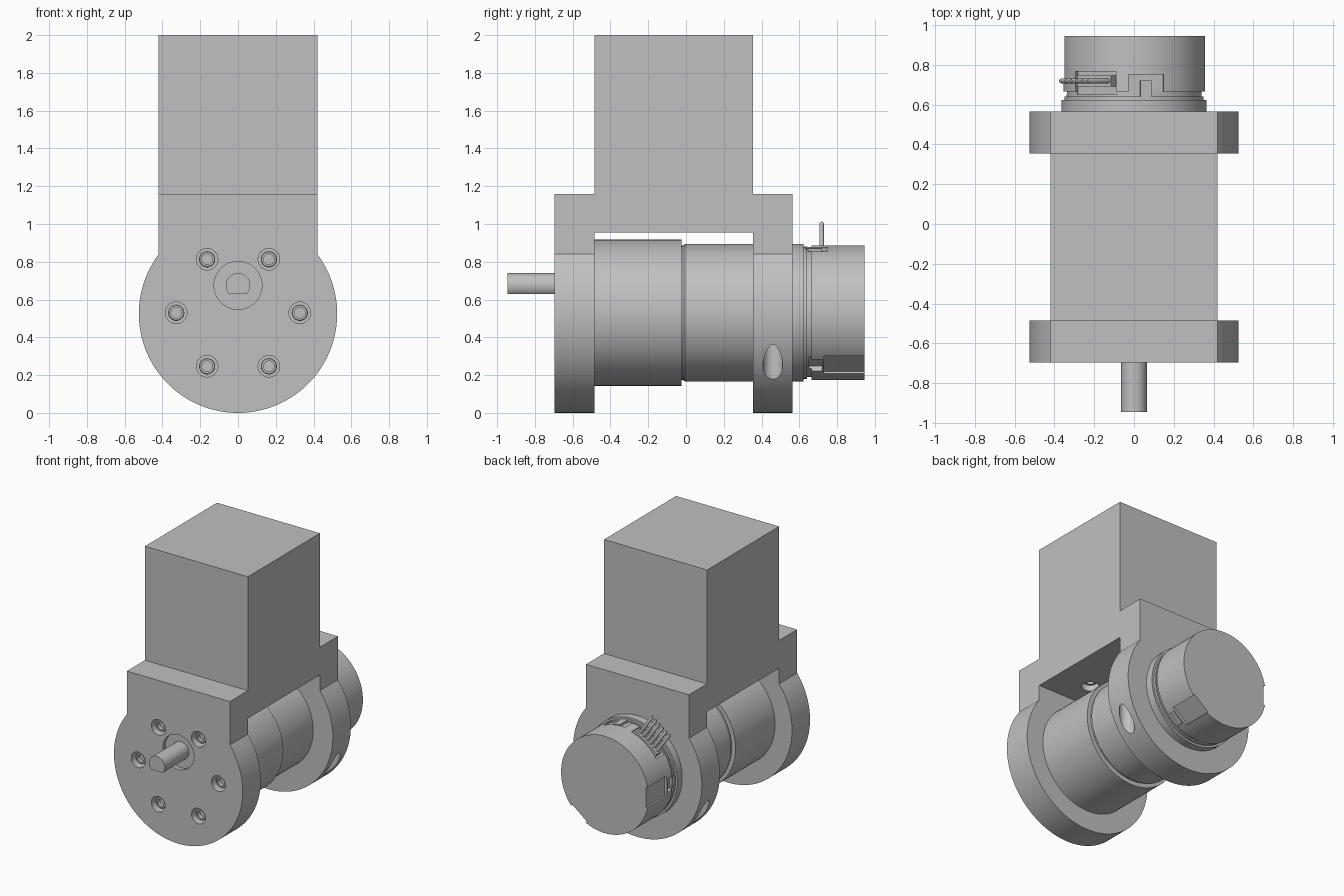
import bpy, bmesh, math
from mathutils import Matrix, Vector

if "Cube" in bpy.data.objects:
    bpy.data.objects.remove(bpy.data.objects["Cube"])

GREY = bpy.data.materials.new("machined_grey")
GREY.use_nodes = True
GREY.diffuse_color = (0.527, 0.527, 0.527, 1)
GREY.node_tree.nodes["Principled BSDF"].inputs["Base Color"].default_value = GREY.diffuse_color

AXIS_Z = 0.53          # height of the motor axis
ALONG_Y = Matrix.Rotation(-math.pi / 2, 4, 'X')


def at(x, z):
    """Frame whose local z runs along world y, placed at x, z."""
    return Matrix.Translation((x, 0, z)) @ ALONG_Y


def polar(angle):
    """Frame on the motor axis with local x pointing radially out."""
    return Matrix.Translation((0, 0, AXIS_Z)) @ Matrix.Rotation(-math.radians(angle), 4, 'Y')


def lathe(bm, profile, frame, n=64):
    """Capped solid of revolution from (radius, distance) pairs."""
    rings = []
    for r, t in profile:
        rings.append([bm.verts.new(frame @ Vector((r * math.cos(2 * math.pi * i / n),
                                                   r * math.sin(2 * math.pi * i / n), t)))
                      for i in range(n)])
    for a, b in zip(rings, rings[1:]):
        for i in range(n):
            j = (i + 1) % n
            bm.faces.new((a[i], a[j], b[j], b[i]))
    bm.faces.new(rings[0][::-1])
    bm.faces.new(rings[-1])


def box(bm, lo, hi, frame=Matrix()):
    lo, hi = Vector(lo), Vector(hi)
    m = frame @ Matrix.Translation((lo + hi) / 2) @ Matrix.Diagonal((*(hi - lo), 1))
    bmesh.ops.create_cube(bm, size=1, matrix=m)


def finish(name, bm, smooth=True):
    bmesh.ops.recalc_face_normals(bm, faces=bm.faces)
    mesh = bpy.data.meshes.new(name)
    bm.to_mesh(mesh)
    bm.free()
    mesh.materials.append(GREY)
    ob = bpy.data.objects.new(name, mesh)
    bpy.context.collection.objects.link(ob)
    if smooth:
        shade(ob)
    return ob


def shade(ob):
    bpy.ops.object.select_all(action='DESELECT')
    ob.select_set(True)
    bpy.context.view_layer.objects.active = ob
    bpy.ops.object.shade_smooth_by_angle(angle=math.radians(30))


def combine(ob, bm, operation):
    """Apply a boolean and throw the helper away."""
    tool = finish("helper", bm, False)
    tool.hide_render = True
    mod = ob.modifiers.new("cut", 'BOOLEAN')
    mod.operation, mod.object, mod.solver = operation, tool, 'EXACT'
    bpy.context.view_layer.objects.active = ob
    bpy.ops.object.modifier_apply(modifier=mod.name)
    bpy.data.objects.remove(tool)


# Mount: keyhole outline extruded front to back
R, HALF, FRONT, BACK = 0.525, 0.42, -0.695, 0.565
start = math.acos(HALF / R)
outline = [(-HALF, 1.16), (HALF, 1.16)]
for i in range(81):
    a = start - (math.pi + 2 * start) * i / 80
    outline.append((R * math.cos(a), R + R * math.sin(a)))
bm = bmesh.new()
face = bm.faces.new([bm.verts.new((x, FRONT, z)) for x, z in outline])
new = bmesh.ops.extrude_face_region(bm, geom=[face])["geom"]
bmesh.ops.translate(bm, vec=(0, BACK - FRONT, 0),
                    verts=[v for v in new if isinstance(v, bmesh.types.BMVert)])
mount = finish("mount_body", bm, False)

# Gap between the two end plates
bm = bmesh.new()
box(bm, (-1, -0.485, -0.5), (1, 0.355, 0.955))
combine(mount, bm, 'DIFFERENCE')

# Square tower
bm = bmesh.new()
box(bm, (-HALF, -0.485, 1.05), (HALF, 0.355, 2.0))
combine(mount, bm, 'UNION')

# Holes: bolt circle, shaft bore, clamp screws, underside screws
bolts = [(0.327 * math.cos(math.radians(a)), AXIS_Z + 0.327 * math.sin(math.radians(a)))
         for a in range(0, 360, 60)]
bm = bmesh.new()
for x, z in bolts:
    lathe(bm, [(0.057, -0.8), (0.057, -0.62)], at(x, z), 32)
lathe(bm, [(0.127, -0.8), (0.127, -0.665)], at(0, 0.675))
for s in (-1, 1):
    lathe(bm, [(0.052, -0.1), (0.052, 0.5)], Matrix.Translation((s * 0.447, 0.46, 0)), 32)
    for y in (-0.277, 0.147):
        lathe(bm, [(0.06, 0.9), (0.06, 1.03)], Matrix.Translation((s * 0.15, y, 0)), 32)
combine(mount, bm, 'DIFFERENCE')
shade(mount)

# Socket screws in the front plate and under the tower
bm = bmesh.new()
for x, z in bolts:
    lathe(bm, [(0.043, -0.61), (0.043, -0.66), (0.039, -0.665),
               (0.028, -0.665), (0.028, -0.635)], at(x, z), 24)
finish("front_screws", bm)
bm = bmesh.new()
for x in (-0.15, 0.15):
    for y in (-0.277, 0.147):
        lathe(bm, [(0.045, 1.04), (0.045, 0.99), (0.028, 0.99), (0.028, 1.01)],
              Matrix.Translation((x, y, 0)), 24)
finish("underside_screws", bm)

# Output shaft with a flat along its underside
bm = bmesh.new()
lathe(bm, [(0.065, -0.945), (0.065, -0.6)], at(0, 0.675), 40)
cut = bmesh.ops.bisect_plane(bm, geom=bm.verts[:] + bm.edges[:] + bm.faces[:],
                             plane_co=(0, 0, 0.63), plane_no=(0, 0, -1), clear_outer=True)
bmesh.ops.holes_fill(bm, edges=[e for e in bm.edges if e.is_boundary])
finish("output_shaft", bm)

# Gearbox, motor can and rear flange on one axis
bm = bmesh.new()
lathe(bm, [(0.387, -0.5), (0.387, -0.025), (0.355, -0.025), (0.355, -0.015), (0.365, -0.005),
           (0.365, 0.622), (0.35, 0.622), (0.35, 0.64)], at(0, AXIS_Z), 96)
finish("gearbox_and_motor", bm)

# Encoder cap with rim notches and a connector pocket
bm = bmesh.new()
lathe(bm, [(0.34, 0.62), (0.34, 0.665), (0.357, 0.665), (0.357, 0.945)], at(0, AXIS_Z), 96)
cap = finish("encoder_cap", bm, False)
bm = bmesh.new()
for a in (-52, 180):
    box(bm, (0.335, 0.73, -0.075), (0.4, 1, 0.075), polar(a))
    box(bm, (0.32, 0.65, -0.05), (0.4, 0.72, 0.05), polar(a))
box(bm, (0.335, 0.65, -0.09), (0.4, 0.75, 0.09), polar(80))
box(bm, (0.31, 0.65, -0.125), (0.45, 0.765, 0.125), polar(125))
combine(cap, bm, 'DIFFERENCE')
shade(cap)

# Locking tab in the top notch
bm = bmesh.new()
box(bm, (0.33, 0.63, -0.028), (0.35, 0.72, 0.028), polar(80))
finish("locking_tab", bm, False)

# Connector housing and its row of pins
bm = bmesh.new()
box(bm, (0.3, 0.69, -0.105), (0.35, 0.745, 0.105), polar(125))
finish("connector_housing", bm, False)
bm = bmesh.new()
for i in range(6):
    offset = (i - 2.5) * 0.034
    frame = polar(125) @ Matrix.Translation((0, 0.718, offset)) @ Matrix.Rotation(math.pi / 2, 4, 'Y')
    lathe(bm, [(0.012, 0.3), (0.012, 0.515), (0.007, 0.525)], frame, 12)
finish("connector_pins", bm)
